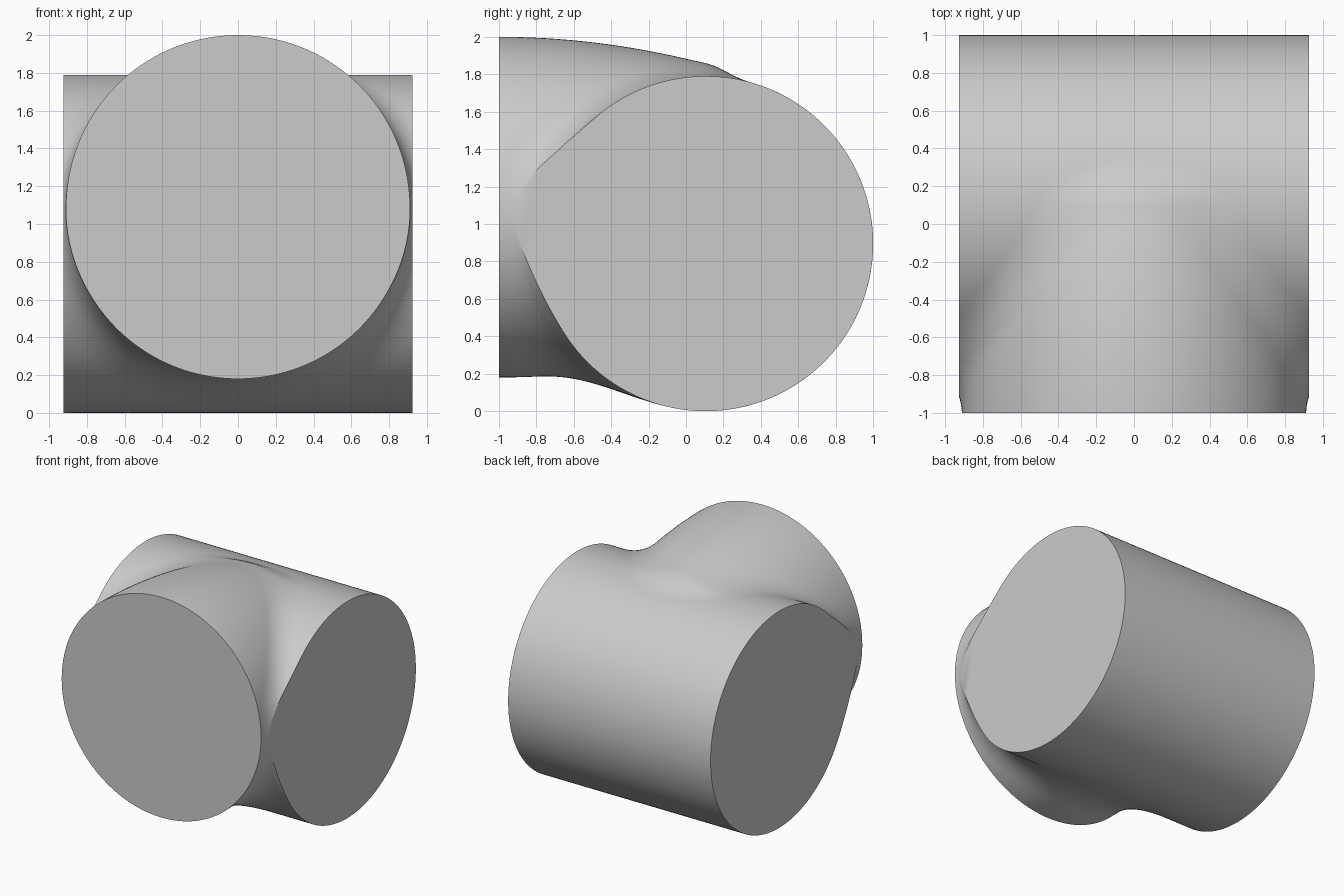
import bpy
import bmesh
from math import hypot
from mathutils import Vector

cube = bpy.data.objects.get("Cube")
if cube:
    bpy.data.objects.remove(cube, do_unlink=True)

HALF_WIDTH = 0.925
CORE = Vector((0, -0.1, 0.95))


def main_pipe(p):
    # Cylinder along x
    return hypot(p.y - 0.105, p.z - 0.895) - 0.895


def branch_pipe(p):
    # Round branch along y that narrows towards the back
    taper = 0.117 * max(0, p.y + 1) ** 2 + 2.5 * max(0, p.y - 0.1) ** 2
    return hypot(p.x, p.z - 1.09) - 0.91 + taper


def tee(p):
    # Filleted union of both pipes, with a tighter fillet on top
    a, b = main_pipe(p), branch_pipe(p)
    t = min(1, max(0, (p.z - 1.3) / 0.5))
    k = 0.25 - 0.15 * t
    blend = max(0, k - abs(a - b)) ** 2 / (4 * k)
    return max(min(a, b) - blend, abs(p.x) - 1.1, -1.2 - p.y)


def project(direction):
    # Slide a point along its ray until it meets the surface
    near, far = 0.0, 3.0
    for _ in range(20):
        mid = (near + far) / 2
        if tee(CORE + direction * mid) < 0:
            near = mid
        else:
            far = mid
    return CORE + direction * near


bm = bmesh.new()
bmesh.ops.create_icosphere(bm, subdivisions=7, radius=1)
for v in bm.verts:
    v.co = project(v.co.normalized())

# Flat ends: trim and cap each opening
ends = [((HALF_WIDTH, 0, 0), (1, 0, 0)),
        ((-HALF_WIDTH, 0, 0), (-1, 0, 0)),
        ((0, -1, 0), (0, -1, 0))]
for point, normal in ends:
    cut = bmesh.ops.bisect_plane(bm, geom=bm.verts[:] + bm.edges[:] + bm.faces[:],
                                 plane_co=point, plane_no=normal, clear_outer=True)
    rim = [g for g in cut["geom_cut"] if isinstance(g, bmesh.types.BMVert)]
    bmesh.ops.remove_doubles(bm, verts=rim, dist=0.003)
    border = [e for e in bm.edges if e.is_boundary]
    bmesh.ops.edgeloop_fill(bm, edges=border)
bmesh.ops.recalc_face_normals(bm, faces=bm.faces[:])

mesh = bpy.data.meshes.new("tee_joint")
bm.to_mesh(mesh)
bm.free()
joint = bpy.data.objects.new("tee_joint", mesh)
bpy.context.collection.objects.link(joint)

# Plain grey
grey = bpy.data.materials.new("light_grey")
grey.use_nodes = True
colour = (0.6, 0.6, 0.6, 1)
grey.diffuse_color = colour
grey.node_tree.nodes["Principled BSDF"].inputs["Base Color"].default_value = colour
mesh.materials.append(grey)

bpy.context.view_layer.objects.active = joint
joint.select_set(True)
bpy.ops.object.shade_smooth_by_angle(angle=0.6)
